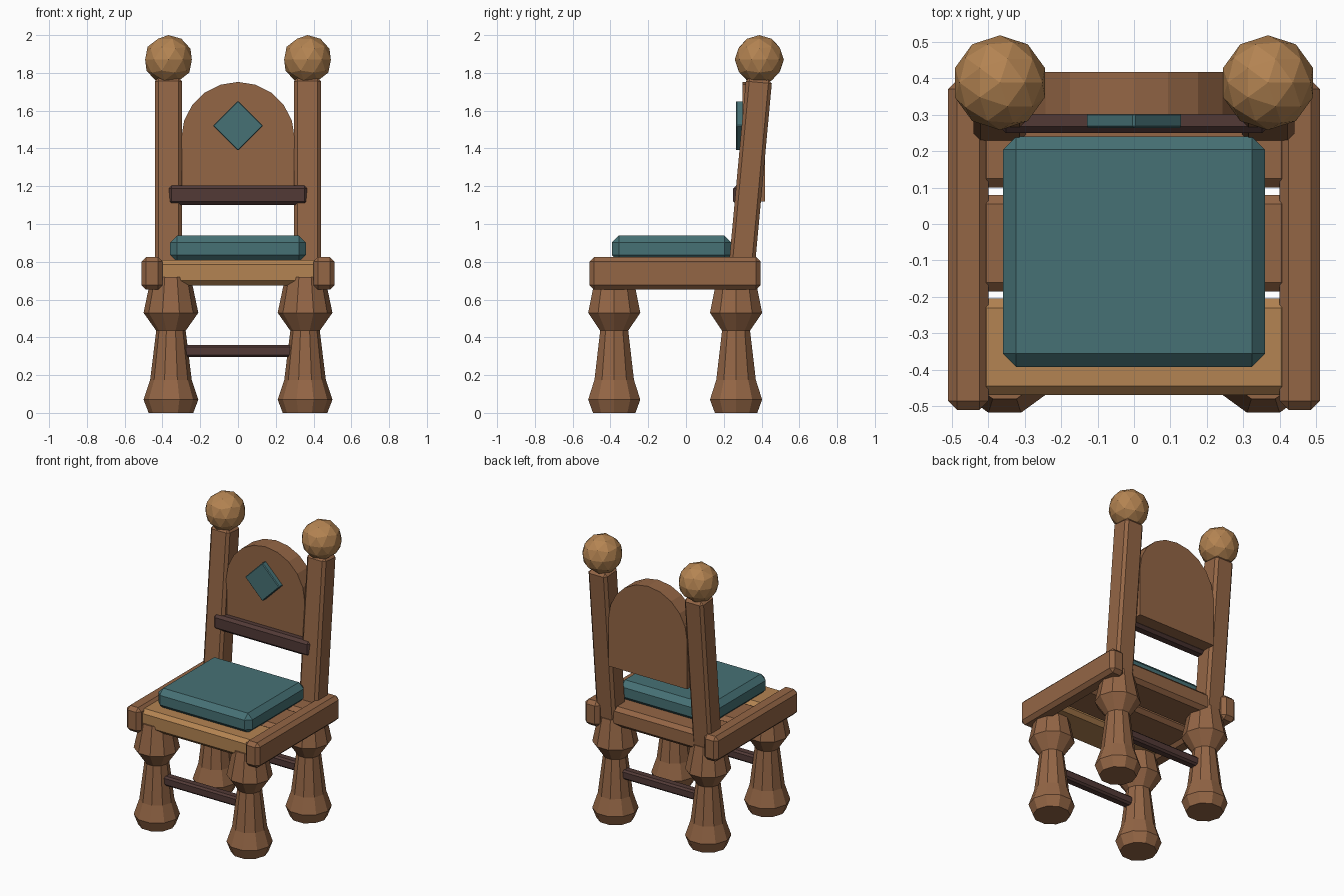
import bpy, bmesh, math
from mathutils import Matrix, Vector

if "Cube" in bpy.data.objects:
    bpy.data.objects.remove(bpy.data.objects["Cube"])


def material(name, rgb):
    m = bpy.data.materials.new(name)
    m.diffuse_color = (*rgb, 1)
    m.use_nodes = True
    m.node_tree.nodes["Principled BSDF"].inputs["Base Color"].default_value = m.diffuse_color
    return m


BROWN = material("brown wood", (0.295, 0.132, 0.060))
LIGHT = material("light wood", (0.456, 0.230, 0.084))
DARK = material("dark wood", (0.084, 0.042, 0.037))
TEAL = material("teal cloth", (0.061, 0.165, 0.178))


def finish(bm, name, mat):
    bmesh.ops.recalc_face_normals(bm, faces=bm.faces)
    me = bpy.data.meshes.new(name)
    bm.to_mesh(me)
    bm.free()
    me.materials.append(mat)
    ob = bpy.data.objects.new(name, me)
    bpy.context.collection.objects.link(ob)
    return ob


def box(name, lo, hi, mat, chamfer, rot=Matrix()):
    """Chamfered box between two corners, turned about its own centre."""
    lo, hi = Vector(lo), Vector(hi)
    bm = bmesh.new()
    bmesh.ops.create_cube(bm, size=1)
    bmesh.ops.scale(bm, vec=hi - lo, verts=bm.verts)
    bmesh.ops.bevel(bm, geom=bm.edges[:], offset=chamfer, segments=1,
                    affect='EDGES', profile=0.5)
    bmesh.ops.transform(bm, matrix=Matrix.Translation((lo + hi) / 2) @ rot, verts=bm.verts)
    return finish(bm, name, mat)


def turned(name, x, y, profile, mat, sides=10):
    """Low-poly turned part from (radius, z) pairs."""
    bm = bmesh.new()
    rings = [[bm.verts.new((x + r * math.cos(math.tau * i / sides),
                            y + r * math.sin(math.tau * i / sides), z))
              for i in range(sides)] for r, z in profile]
    for a, b in zip(rings, rings[1:]):
        for i in range(sides):
            j = (i + 1) % sides
            bm.faces.new((a[i], a[j], b[j], b[i]))
    bm.faces.new(rings[0])
    bm.faces.new(rings[-1])
    return finish(bm, name, mat)


# legs and stretchers
LEG = [(0.118, 0), (0.145, 0.07), (0.110, 0.175), (0.078, 0.435), (0.145, 0.53), (0.105, 0.72)]
for place, y in (("front", -0.38), ("rear", 0.265)):
    for side, s in (("left", -1), ("right", 1)):
        turned(f"{place}_leg_{side}", s * 0.355, y, LEG, BROWN)
    box(f"{place}_stretcher", (-0.33, y - 0.032, 0.295), (0.33, y + 0.032, 0.36), DARK, 0.012)

# seat planks
for name, y0, y1, mat in (("front", -0.47, -0.205, LIGHT),
                          ("middle", -0.185, 0.08, BROWN),
                          ("rear", 0.10, 0.355, BROWN)):
    box(f"seat_plank_{name}", (-0.43, y0, 0.675), (0.43, y1, 0.81), mat, 0.025)

# cushion
box("cushion", (-0.36, -0.392, 0.80), (0.36, 0.24, 0.938), TEAL, 0.036)

# side rails, leaning back posts and ball finials
lean = Matrix.Rotation(-0.092, 4, 'X')
for side, s in (("left", -1), ("right", 1)):
    x = s * 0.455
    box(f"side_rail_{side}", (x - 0.055, -0.51, 0.652), (x + 0.055, 0.395, 0.826), BROWN, 0.024)
    x = s * 0.368
    box(f"back_post_{side}", (x - 0.072, 0.268, 0.68), (x + 0.072, 0.406, 1.77), BROWN, 0.018, lean)
    bm = bmesh.new()
    bmesh.ops.create_icosphere(bm, subdivisions=2, radius=0.13,
                               matrix=Matrix.Translation((s * 0.368, 0.388, 1.87)))
    finish(bm, f"finial_{side}", LIGHT)

# arched back panel
bm = bmesh.new()
outline = [(-0.30, 1.12), (0.30, 1.12)]
outline += [(0.30 * math.cos(math.pi * i / 10), 1.455 + 0.297 * math.sin(math.pi * i / 10))
            for i in range(11)]
face = bm.faces.new([bm.verts.new((x, 0.30, z)) for x, z in outline])
new = bmesh.ops.extrude_face_region(bm, geom=[face])["geom"]
bmesh.ops.translate(bm, vec=(0, 0.117, 0), verts=[v for v in new if isinstance(v, bmesh.types.BMVert)])
if not face.is_valid or len(bm.faces) < len(outline) + 2:
    bm.faces.new(bm.verts[:len(outline)])
finish(bm, "back_panel", BROWN)

# dark crossbar and diamond inlay
box("back_crossbar", (-0.37, 0.25, 1.10), (0.37, 0.33, 1.205), DARK, 0.018)
h = 0.133 / math.sqrt(2)
box("diamond_inlay", (-h, 0.264, 1.52 - h), (h, 0.304, 1.52 + h), TEAL, 0.005,
    Matrix.Rotation(math.pi / 4, 4, 'Y'))
